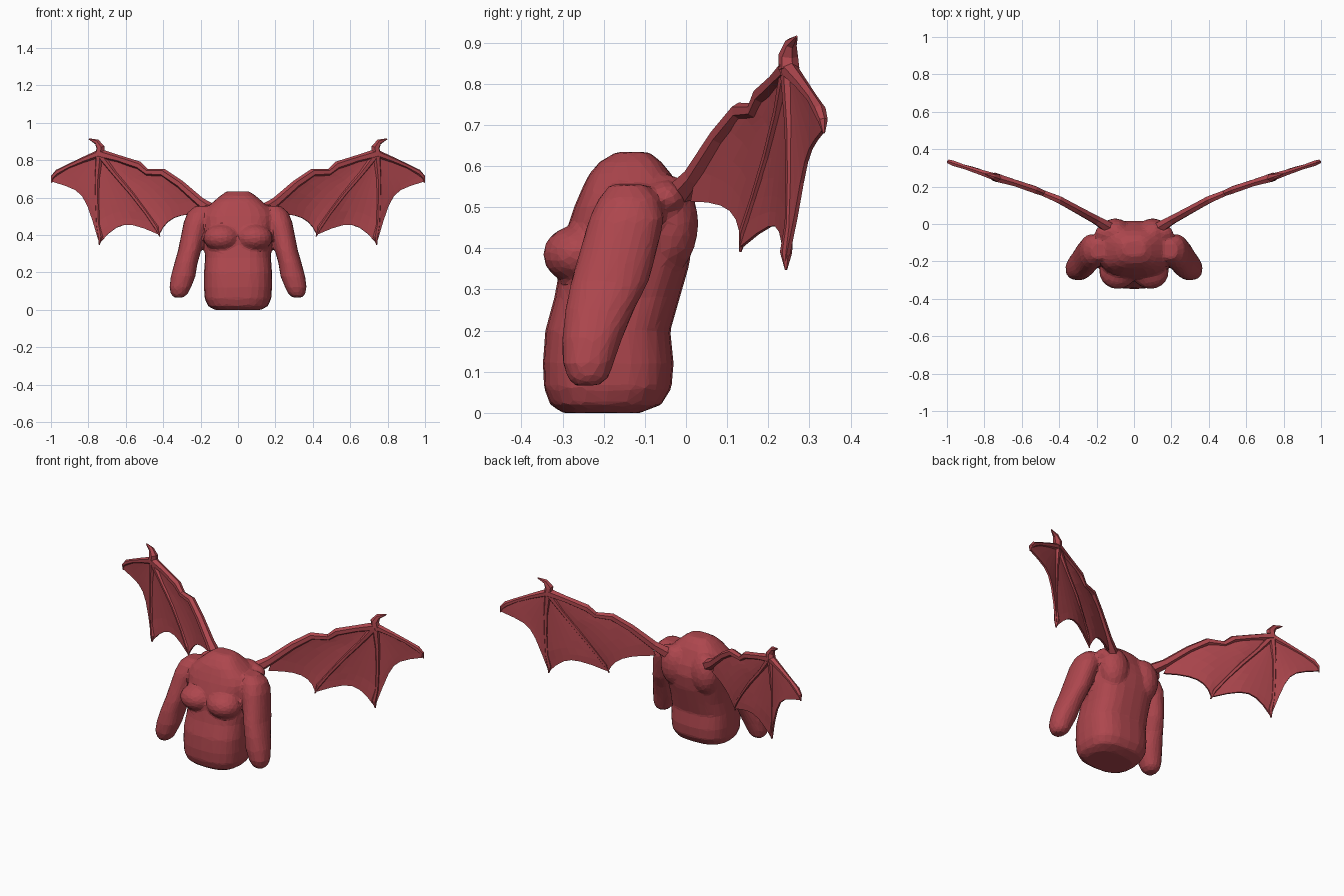
import bpy, bmesh, math
from mathutils import Vector

if "Cube" in bpy.data.objects:
    bpy.data.objects.remove(bpy.data.objects["Cube"])

red = bpy.data.materials.new("dull red")
red.diffuse_color = (0.42, 0.062, 0.075, 1)
red.use_nodes = True
red.node_tree.nodes["Principled BSDF"].inputs["Base Color"].default_value = red.diffuse_color


def make_object(name, bm):
    bmesh.ops.recalc_face_normals(bm, faces=bm.faces[:])
    mesh = bpy.data.meshes.new(name)
    bm.to_mesh(mesh)
    bm.free()
    mesh.materials.append(red)
    ob = bpy.data.objects.new(name, mesh)
    bpy.context.collection.objects.link(ob)
    return ob


def loft(bm, rings):
    """Closed skin over a list of point rings."""
    vs = [[bm.verts.new(p) for p in ring] for ring in rings]
    n = len(vs[0])
    for a, b in zip(vs, vs[1:]):
        for i in range(n):
            bm.faces.new((a[i], a[(i + 1) % n], b[(i + 1) % n], b[i]))
    bm.faces.new(vs[0][::-1])
    bm.faces.new(vs[-1])


def level_ring(x, y, z, rx, ry, power=2.0, n=24):
    """Horizontal rounded-box outline."""
    pts = []
    for i in range(n):
        c, s = math.cos(math.tau * i / n), math.sin(math.tau * i / n)
        pts.append((x + rx * math.copysign(abs(c) ** (2 / power), c),
                    y + ry * math.copysign(abs(s) ** (2 / power), s), z))
    return pts


def ellipsoid(bm, center, radii):
    made = bmesh.ops.create_uvsphere(bm, u_segments=20, v_segments=12, radius=1)
    for v in made["verts"]:
        v.co = Vector(center) + Vector([c * r for c, r in zip(v.co, radii)])


# Body: trunk, arms and muscle masses fused into one skin
bm = bmesh.new()
# z, front y, back y, half width
trunk = [(0.0, -.30, -.11, .125), (.02, -.33, -.06, .16), (.06, -.345, -.035, .178),
         (.12, -.348, -.03, .182), (.20, -.342, -.038, .182), (.28, -.32, -.015, .176),
         (.36, -.305, .008, .18), (.44, -.292, .018, .19), (.50, -.272, .005, .195),
         (.54, -.255, -.015, .175), (.58, -.236, -.035, .13), (.61, -.21, -.06, .095),
         (.634, -.17, -.09, .06)]
loft(bm, [level_ring(0, (f + b) / 2, z, w, (b - f) / 2, 2.7) for z, f, b, w in trunk])
# x, y, z, half width, half depth
arm = [(.19, -.14, .555, .04, .045), (.205, -.138, .52, .065, .075),
       (.222, -.145, .47, .068, .092), (.238, -.16, .41, .064, .093),
       (.258, -.185, .32, .062, .095), (.278, -.21, .25, .062, .084),
       (.293, -.228, .18, .066, .073), (.309, -.238, .12, .058, .062),
       (.314, -.238, .085, .046, .050), (.318, -.242, .066, .026, .03)]
for side in (1, -1):
    loft(bm, [level_ring(side * x, y, z, rx, ry, 2.2) for x, y, z, rx, ry in arm])
    ellipsoid(bm, (side * .088, -.258, .385), (.098, .09, .072))   # chest
    ellipsoid(bm, (side * .10, -.045, .46), (.085, .075, .12))     # shoulder blade
    ellipsoid(bm, (side * .14, -.05, .52), (.07, .05, .045))       # wing socket
body = make_object("body", bm)
mod = body.modifiers.new("fuse", 'REMESH')
mod.mode, mod.voxel_size = 'VOXEL', 0.01
mod = body.modifiers.new("soften", 'SMOOTH')
mod.factor, mod.iterations = 0.5, 5
mod = body.modifiers.new("facets", 'DECIMATE')
mod.ratio = 0.09


# Wings: bones are (x, z) paths, depth follows a swept-back curve
SWEEP = [(.10, -.04), (.2, .02), (.4, .13), (.57, .20), (.74, .25), (1.0, .336)]


def place(x, z, back=0.0):
    for (x0, y0), (x1, y1) in zip(SWEEP, SWEEP[1:]):
        if x <= x1 or x1 == 1.0:
            y = y0 + (y1 - y0) * (x - x0) / (x1 - x0)
            return Vector((x, y + back - .05 * max(0, .5 - z), z))


def along(path, t):
    """Point at fraction t of a path's length."""
    pts = [Vector(p) for p in path]
    lens = [(b - a).length for a, b in zip(pts, pts[1:])]
    d = t * sum(lens)
    for a, b, l in zip(pts, pts[1:], lens):
        if d <= l + 1e-6:
            return a.lerp(b, d / l)
        d -= l
    return pts[-1]


def bone(bm, path, radii, sides=6):
    pts = [place(*p) for p in path]
    rings = []
    for i, (p, r) in enumerate(zip(pts, radii)):
        d = (pts[min(i + 1, len(pts) - 1)] - pts[max(i - 1, 0)]).normalized()
        u = d.cross(Vector((-.4, 1, 0))).normalized()
        v = d.cross(u)
        rings.append([p + r * (u * math.cos(math.tau * k / sides)
                               + v * math.sin(math.tau * k / sides)) for k in range(sides)])
    loft(bm, rings)


wrist = (.74, .835)
wing_arm = [wrist, (.64, .808), (.53, .772), (.485, .735), (.40, .733), (.31, .672),
            (.20, .575), (.12, .52)]
outer_finger = [wrist, (.83, .80), (.91, .765), (.965, .735), (.99, .71), (.997, .68)]
middle_finger = [wrist, (.752, .70), (.752, .58), (.748, .46), (.735, .39), (.742, .348)]
inner_finger = [wrist, (.66, .73), (.57, .625), (.49, .52), (.435, .44), (.418, .392)]
thumb = [wrist, (.735, .868), (.755, .898), (.797, .914)]

bm = bmesh.new()
bone(bm, wing_arm, (.026, .02, .022, .018, .022, .023, .026, .036))
bone(bm, outer_finger, (.022, .016, .013, .016, .012, .003))
bone(bm, middle_finger, (.022, .015, .012, .011, .015, .003))
bone(bm, inner_finger, (.022, .015, .014, .012, .013, .003))
bone(bm, thumb, (.026, .024, .015, .003))
wing_bones = make_object("wing_bones", bm)

# Membrane panels stretched between neighbouring bones, scalloped at the free edge
bm = bmesh.new()
root = wing_arm[:-1] + [(.19, .50)]
ROWS, COLS = 8, 6
for a, b, sag in ((outer_finger, middle_finger, .29), (middle_finger, inner_finger, .17),
                  (inner_finger, root, .09)):
    grid = []
    for i in range(ROWS + 1):
        row = []
        for j in range(COLS + 1):
            s = j / COLS
            bow = 4 * s * (1 - s)
            t = .03 + .95 * i / ROWS
            p = along(a, t).lerp(along(b, t), s)
            p = p.lerp(Vector(wrist), sag * bow * t * t)
            row.append(bm.verts.new(place(p.x, p.y, .012 * bow * t)))
        grid.append(row)
    for i in range(ROWS):
        for j in range(COLS):
            bm.faces.new((grid[i][j], grid[i + 1][j], grid[i + 1][j + 1], grid[i][j + 1]))
membrane = make_object("wing_membrane", bm)
mod = membrane.modifiers.new("thickness", 'SOLIDIFY')
mod.thickness, mod.offset = 0.01, 0

for ob in (wing_bones, membrane):
    ob.modifiers.new("both sides", 'MIRROR')
